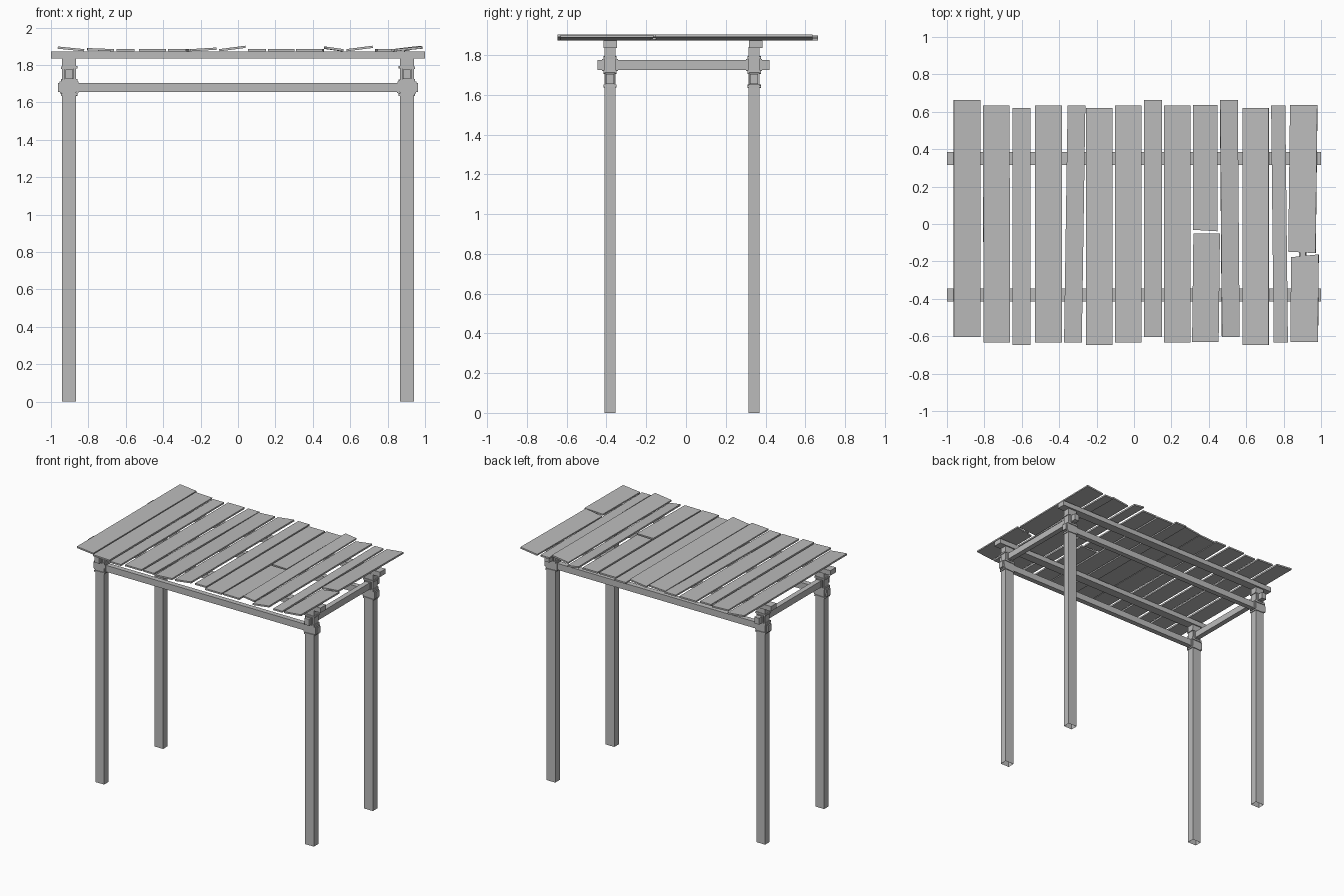
import bpy
import bmesh
import random
from math import sin
from mathutils import Matrix, Vector

random.seed(4)
if "Cube" in bpy.data.objects:
    bpy.data.objects.remove(bpy.data.objects["Cube"])

# One weathered grey for the whole structure
grey = bpy.data.materials.new("weathered_grey")
grey.use_nodes = True
grey.diffuse_color = (0.5, 0.5, 0.5, 1)
grey.node_tree.nodes["Principled BSDF"].inputs["Base Color"].default_value = (0.5, 0.5, 0.5, 1)


def box(name, centre, size, yaw=0, roll=0, slant_front=0, slant_back=0, open_base=False):
    """Box with optional slanted front/back ends, rolled about y and turned about z."""
    bm = bmesh.new()
    bmesh.ops.create_cube(bm, size=1)
    for v in bm.verts:
        v.co = Vector([a * b for a, b in zip(v.co, size)])
        slant = slant_back if v.co.y > 0 else slant_front
        v.co.y += slant if v.co.x > 0 else -slant
    if open_base:
        base = [f for f in bm.faces if f.normal.z < -0.9]
        bmesh.ops.delete(bm, geom=base, context='FACES_ONLY')
    mesh = bpy.data.meshes.new(name)
    bm.to_mesh(mesh)
    bm.free()
    mesh.materials.append(grey)
    ob = bpy.data.objects.new(name, mesh)
    ob.matrix_world = (Matrix.Translation(centre) @ Matrix.Rotation(yaw, 4, 'Z')
                       @ Matrix.Rotation(roll, 4, 'Y'))
    bpy.context.collection.objects.link(ob)
    return ob


LEG_X = 0.9025
LEG_W, LEG_D = 0.075, 0.055
BEAM_TOP = 1.873
LONG_Z, SIDE_Z = 1.68, 1.75
RAIL_W, RAIL_H = 0.04, 0.05
BAND = 0.012
sides = (("right", -LEG_X), ("left", LEG_X))
rows = (("front", -0.3825, -0.38), ("back", 0.3425, 0.35))

# Top beams and long rails
for row, y, beam_y in rows:
    box(f"{row}_top_beam", (0, beam_y, BEAM_TOP - 0.019), (2, 0.068, 0.038))
    box(f"{row}_long_rail", (0, y, LONG_Z), (1.925, RAIL_W, RAIL_H))

# Short rails joining front and back legs
for side, x in sides:
    box(f"{side}_short_rail", (x, -0.012, SIDE_Z), (RAIL_W, 0.865, RAIL_H))

# Legs, each with lashing bands around the leg and around both rails
for side, x in sides:
    for row, y, beam_y in rows:
        corner = f"{row}_{side}"
        box(f"{corner}_leg", (x, y, 0.92), (LEG_W, LEG_D, 1.84), open_base=True)
        for rail, z in (("long", LONG_Z), ("short", SIDE_Z)):
            for end, sign in (("lower", -1), ("upper", 1)):
                box(f"{corner}_{rail}_{end}_lashing", (x, y, z + sign * 0.037),
                    (LEG_W + BAND, LEG_D + BAND, BAND), roll=random.uniform(-0.06, 0.06))
        for end, sign in (("inner", -1), ("outer", 1)):
            box(f"{corner}_long_{end}_wrap", (x + sign * 0.044, y, LONG_Z),
                (BAND, RAIL_W + BAND, RAIL_H + BAND), roll=random.uniform(-0.08, 0.08))
            box(f"{corner}_short_{end}_wrap", (x, y + sign * 0.034, SIDE_Z),
                (RAIL_W + BAND, BAND, RAIL_H + BAND))


def plank(name, x, width, front, back, yaw=0, roll=0, slant_front=0, slant_back=0):
    """Board resting with its lower edge on the beams."""
    thick = 0.012
    z = BEAM_TOP + thick / 2 + abs(sin(roll)) * width / 2
    box(name, (x, (front + back) / 2, z), (width, back - front, thick),
        yaw, roll, slant_front, slant_back)


# Whole planks: x, width, y shift, yaw, roll
LENGTH = 1.267
WIDE, NARROW = 0.142, 0.095
planks = [
    (-0.893, WIDE, 0.03, 0, 0.1),
    (-0.735, WIDE, 0, 0.002, 0.04),
    (-0.601, NARROW, -0.014, 0, 0),
    (-0.457, WIDE, 0, 0, 0),
    (-0.317, NARROW, 0, -0.015, 0),
    (-0.185, WIDE, -0.014, 0, -0.06),
    (-0.03, WIDE, 0, 0, -0.13),
    (0.102, NARROW, 0.03, 0, 0),
    (0.232, WIDE, 0, 0, 0),
    (0.512, NARROW, 0.03, 0.008, 0.14),
    (0.65, WIDE, -0.014, 0, -0.13),
    (0.778, 0.076, 0, 0.011, 0),
]
for i, (x, width, shift, yaw, roll) in enumerate(planks, 1):
    plank(f"plank_{i}", x, width, shift - LENGTH / 2, shift + LENGTH / 2, yaw, roll)

# Two planks snapped across
plank("snapped_plank_a_back", 0.381, 0.13, -0.035, 0.636, 0, 0, slant_front=-0.004)
plank("snapped_plank_a_front", 0.385, WIDE, -0.631, -0.051, -0.012, 0)
plank("snapped_plank_b_back", 0.903, 0.147, -0.152, 0.636, -0.012, -0.12, slant_front=-0.003)
plank("snapped_plank_b_front", 0.912, 0.148, -0.631, -0.17, -0.008, -0.1, slant_back=0.008)
plank("snapped_plank_b_splinter", 0.903, 0.032, -0.18, -0.15, 0, -0.12)
